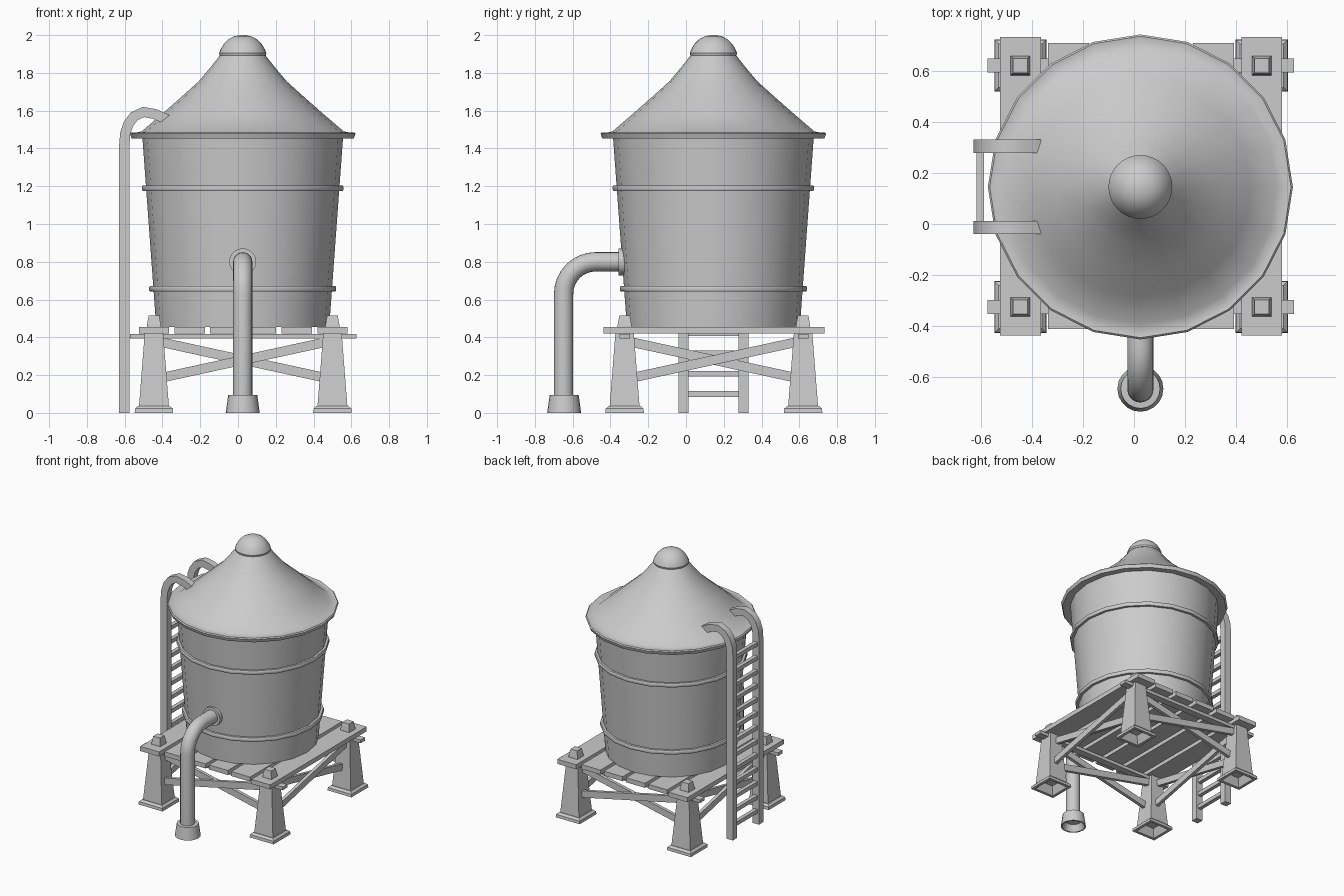
import bpy, bmesh
from math import pi, cos, sin, radians, atan2, hypot
from mathutils import Vector, Matrix

if "Cube" in bpy.data.objects:
    bpy.data.objects.remove(bpy.data.objects["Cube"])

CX, CY = 0.025, 0.145            # tank axis
LEG_X, LEG_Y = (-0.445, 0.5), (-0.325, 0.62)


def finish(name, bm, smooth=False):
    bmesh.ops.recalc_face_normals(bm, faces=bm.faces)
    me = bpy.data.meshes.new(name)
    bm.to_mesh(me)
    bm.free()
    ob = bpy.data.objects.new(name, me)
    bpy.context.collection.objects.link(ob)
    if smooth:
        bpy.ops.object.select_all(action='DESELECT')
        ob.select_set(True)
        bpy.context.view_layer.objects.active = ob
        bpy.ops.object.shade_smooth_by_angle(angle=radians(35))
    return ob


def skin(bm, rings, cap_start=True, cap_end=True, loop=False):
    """Join equal-length rings of points with quads."""
    vs = [[bm.verts.new(p) for p in r] for r in rings]
    n = len(vs[0])
    pairs = list(zip(vs, vs[1:])) + ([(vs[-1], vs[0])] if loop else [])
    for a, b in pairs:
        for i in range(n):
            j = (i + 1) % n
            bm.faces.new((a[i], a[j], b[j], b[i]))
    if not loop:
        if cap_start:
            bm.faces.new(vs[0])
        if cap_end:
            bm.faces.new(vs[-1])


def lathe(name, profile, n, x=CX, y=CY, loop=False, start=True, end=True, square=False):
    """Turn (radius, z) points round a vertical axis; square gives 4 sided half-widths."""
    k, off = (2 ** 0.5, pi / 4) if square else (1, 0)
    rings = [[(x + k * r * cos(off + 2 * pi * i / n), y + k * r * sin(off + 2 * pi * i / n), z)
              for i in range(n)] for r, z in profile]
    bm = bmesh.new()
    skin(bm, rings, start, end, loop)
    return finish(name, bm, not square)


def box(name, center, size, rot=None):
    bm = bmesh.new()
    m = Matrix.Translation(center) @ (rot or Matrix()) @ Matrix.Diagonal((*size, 1))
    bmesh.ops.create_cube(bm, size=1, matrix=m)
    return finish(name, bm)


def sweep(name, path, side, section):
    """Sweep a (side, normal) section along a planar path."""
    path, side = [Vector(p) for p in path], Vector(side)
    rings = []
    for i, p in enumerate(path):
        d0 = (p - path[max(i - 1, 0)]).normalized()
        d1 = (path[min(i + 1, len(path) - 1)] - p).normalized()
        nrm = (d0 + d1).normalized().cross(side)
        rings.append([p + side * a + nrm * b for a, b in section])
    bm = bmesh.new()
    skin(bm, rings)
    return finish(name, bm, True)


# Tank body, tapering down
def tank_r(z):
    return 0.458 + (z - 0.455) * 0.073


lathe("tank", [(tank_r(0.455), 0.455), (tank_r(1.47), 1.47)], 20)

# Hoops round the tank
for name, z, r in (("lower_hoop", 0.657, 0.495), ("upper_hoop", 1.19, 0.533)):
    lathe(name, [(tank_r(z) - 0.01, z - 0.015), (r - 0.004, z - 0.015), (r, z - 0.008),
                 (r, z + 0.008), (r - 0.004, z + 0.015), (tank_r(z) - 0.01, z + 0.015)],
          20, loop=True)

# Roof with rim, and dome cap
lathe("roof", [(0.50, 1.465), (0.575, 1.452), (0.588, 1.453), (0.597, 1.478), (0.59, 1.485),
               (0.575, 1.482), (0.535, 1.49), (0.43, 1.58), (0.33, 1.668), (0.233, 1.755),
               (0.17, 1.83), (0.115, 1.90)], 20)
lathe("roof_cap", [(0.11, 1.89), (0.122, 1.893), (0.125, 1.905), (0.117, 1.925), (0.10, 1.953),
                   (0.075, 1.978), (0.045, 1.994), (0.012, 2.0)], 32)

# Platform planks, outer pair longer
for i in range(6):
    length = 1.17 if i in (0, 5) else 1.12
    box(f"plank_{i + 1}", (-0.445 + i * 0.189, 0.148, 0.4375), (0.16, length, 0.035))

# Cross beams under the planks
for i, y in enumerate(LEG_Y):
    box(f"beam_{i + 1}", (0.027, y, 0.406), (1.2, 0.055, 0.024))

# Legs: foot with hollow underside, tapered post, nub above the deck
for i, x in enumerate(LEG_X):
    for j, y in enumerate(LEG_Y):
        tag = f"{i + 1}{j + 1}"
        lathe("leg_" + tag, [(0.055, 0.06), (0.08, 0.0), (0.102, 0.0), (0.1, 0.022), (0.085, 0.036),
                             (0.079, 0.036), (0.049, 0.42)], 4, x, y, square=True)
        lathe("leg_top_" + tag, [(0.038, 0.45), (0.037, 0.465), (0.028, 0.515)], 4, x, y, square=True)

# Crossed braces on all four sides
lx, ly = LEG_X[1] - LEG_X[0], LEG_Y[1] - LEG_Y[0]
mx, my = sum(LEG_X) / 2, sum(LEG_Y) / 2
for s in (-1, 1):
    ax, ay = atan2(0.205, lx) * s, atan2(0.205, ly) * s
    for k in range(2):
        box(f"brace_x_{k}{s}", (mx, LEG_Y[k] + 0.013 * s, 0.28),
            (hypot(lx, 0.205) - 0.03, 0.025, 0.05), Matrix.Rotation(ax, 4, 'Y'))
        box(f"brace_y_{k}{s}", (LEG_X[k] + 0.013 * s, my, 0.28),
            (0.025, hypot(ly, 0.205) - 0.03, 0.05), Matrix.Rotation(ay, 4, 'X'))

# Outlet pipe with elbow
PY, PZ, R = -0.648, 0.80, 0.17
circle = [(0.051 * cos(2 * pi * i / 20), 0.051 * sin(2 * pi * i / 20)) for i in range(20)]
elbow = [(CX, PY + R - R * cos(t * pi / 16), PZ - R + R * sin(t * pi / 16)) for t in range(9)]
sweep("pipe", [(CX, PY, 0.06)] + elbow + [(CX, -0.30, PZ)], (1, 0, 0), circle)
flange = [(a * 1.4, b * 1.4) for a, b in circle]
sweep("pipe_flange", [(CX, -0.357, PZ), (CX, -0.30, PZ)], (1, 0, 0), flange)
lathe("pipe_base", [(0.06, 0.05), (0.08, 0.0), (0.09, 0.0), (0.077, 0.094), (0.05, 0.096)],
      20, CX, PY + 0.003)

# Ladder rails hooking over the roof, and rungs
hook = [(-0.602, 0), (-0.602, 1.42), (-0.597, 1.48), (-0.58, 1.53), (-0.55, 1.57),
        (-0.50, 1.593), (-0.44, 1.582), (-0.375, 1.552)]
rect = [(-0.026, -0.027), (0.026, -0.027), (0.026, 0.027), (-0.026, 0.027)]
for name, y in (("ladder_rail_front", -0.014), ("ladder_rail_back", 0.304)):
    sweep(name, [(x, y, z) for x, z in hook], (0, 1, 0), rect)
for i in range(13):
    box(f"rung_{i + 1}", (-0.602, 0.145, 0.1 + i * 0.107), (0.03, 0.29, 0.03))
